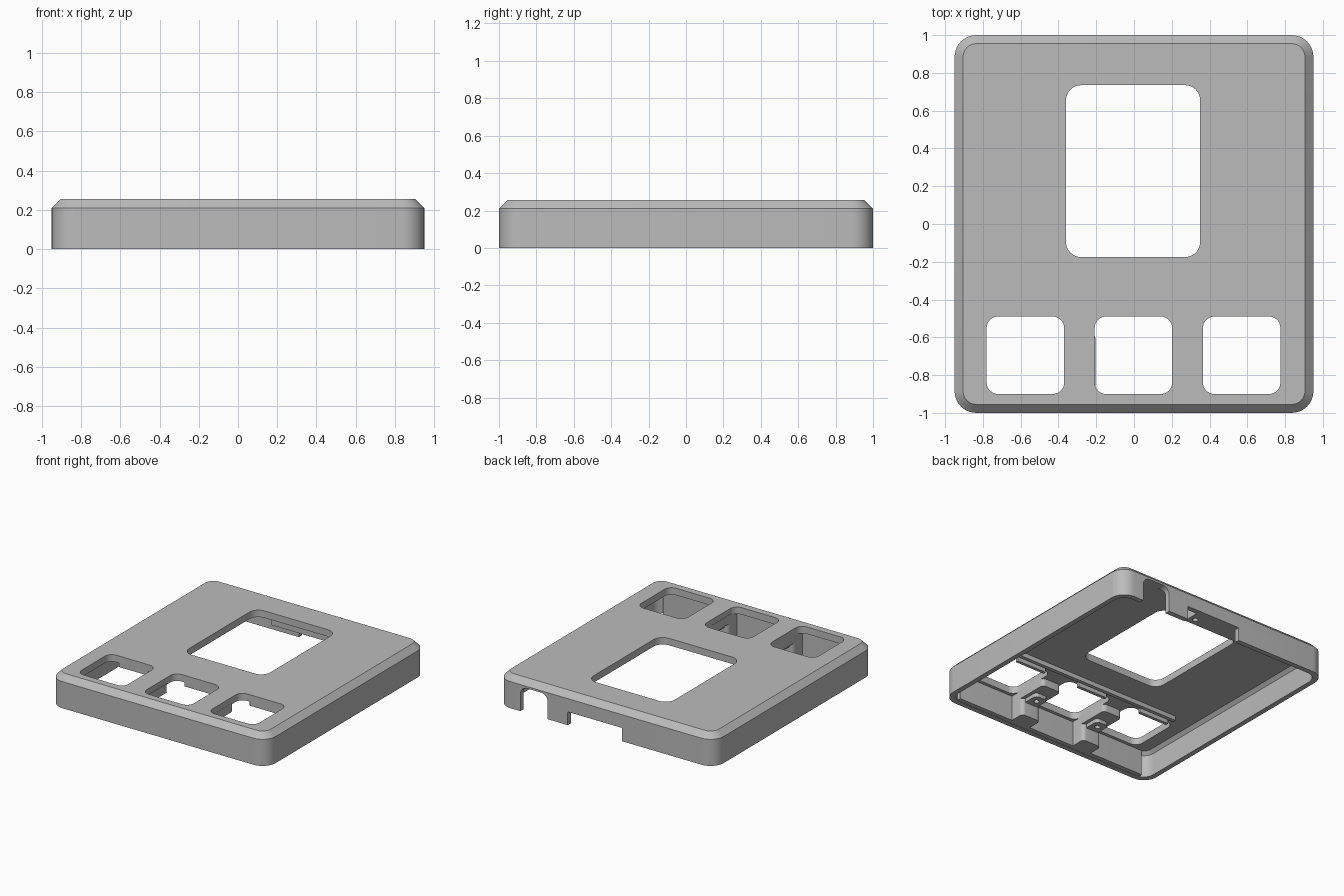
import bpy, bmesh, math

cube = bpy.data.objects.get("Cube")
if cube:
    bpy.data.objects.remove(cube, do_unlink=True)

GREY = (0.5, 0.5, 0.5, 1)
mat = bpy.data.materials.new("plain grey")
mat.use_nodes = True
mat.diffuse_color = GREY
mat.node_tree.nodes["Principled BSDF"].inputs["Base Color"].default_value = GREY


def rounded_rect(x0, x1, y0, y1, r, steps=8):
    """Counter-clockwise rounded rectangle outline."""
    corners = ((x1 - r, y1 - r), (x0 + r, y1 - r), (x0 + r, y0 + r), (x1 - r, y0 + r))
    points = []
    for i, (cx, cy) in enumerate(corners):
        for k in range(steps + 1):
            a = math.pi / 2 * (i + k / steps)
            points.append((cx + r * math.cos(a), cy + r * math.sin(a)))
    return points


def loft(name, layers, axis="z"):
    """Closed solid through a stack of (outline, height) layers."""
    bm = bmesh.new()
    rings = []
    for outline, h in layers:
        if axis == "z":
            rings.append([bm.verts.new((a, b, h)) for a, b in outline])
        else:
            rings.append([bm.verts.new((a, h, b)) for a, b in outline])
    for low, high in zip(rings, rings[1:]):
        n = len(low)
        for i in range(n):
            j = (i + 1) % n
            bm.faces.new((low[i], low[j], high[j], high[i]))
    bm.faces.new(rings[0][::-1])
    bm.faces.new(rings[-1])
    bmesh.ops.recalc_face_normals(bm, faces=bm.faces)
    mesh = bpy.data.meshes.new(name)
    bm.to_mesh(mesh)
    bm.free()
    mesh.materials.append(mat)
    obj = bpy.data.objects.new(name, mesh)
    bpy.context.collection.objects.link(obj)
    return obj


def block(name, x0, x1, y0, y1, z0, z1, r=0.005):
    outline = rounded_rect(x0, x1, y0, y1, r)
    return loft(name, [(outline, z0), (outline, z1)])


def cut(obj, cutter):
    """Subtract the cutter and discard it."""
    mod = obj.modifiers.new("cut", "BOOLEAN")
    mod.operation = "DIFFERENCE"
    mod.solver = "EXACT"
    mod.object = cutter
    cutter.hide_render = True
    bpy.context.view_layer.objects.active = obj
    bpy.ops.object.modifier_apply(modifier=mod.name)
    bpy.data.objects.remove(cutter, do_unlink=True)


def screw_hole(obj, x, y, z):
    cut(obj, block("hole_cutter", x - 0.02, x + 0.02, y - 0.02, y + 0.02,
                   z - 0.02, z + 0.07, 0.0199))


def inset_body(d, r):
    return rounded_rect(-0.95 + d, 0.95 - d, -1 + d, 1 - d, r)


# Outer shell with a chamfered top edge, hollow from below
WALL, TOP, PLATE = 0.04, 0.255, 0.2
shell = loft("case_shell", [(inset_body(0, 0.115), 0), (inset_body(0, 0.115), 0.21),
                            (inset_body(0.045, 0.07), TOP)])
cut(shell, loft("cavity_cutter", [(inset_body(WALL, 0.09), -0.1),
                                  (inset_body(WALL, 0.09), 0.175),
                                  (inset_body(WALL + 0.025, 0.065), PLATE)]))

# Large display window and three button windows
cut(shell, block("display_cutter", -0.36, 0.35, -0.175, 0.735, 0.1, 0.4, 0.08))
for x in (-0.575, -0.003, 0.57):
    cut(shell, block("button_cutter", x - 0.205, x + 0.205, -0.9, -0.49, 0.1, 0.4, 0.06))

# Connector openings in the back wall
for x0, x1, top, r in ((0.51, 0.75, 0.195, 0.06), (-0.14, 0.335, 0.105, 0.005)):
    outline = rounded_rect(x0, x1, -0.2, top, r)
    cut(shell, loft("port_cutter", [(outline, 0.9), (outline, 1.1)], axis="y"))

parts = [shell]

# Dividers between the button pockets, each with a lower screw boss
for side, x in (("right", -0.287), ("left", 0.283)):
    parts.append(block(side + "_divider", x - 0.083, x + 0.083, -0.98, -0.81, 0.002, 0.21, 0.03))
    parts.append(block(side + "_divider_web", x - 0.083, x + 0.083, -0.9, -0.58, 0.14, 0.21, 0.03))
    boss = block(side + "_screw_boss", x - 0.055, x + 0.055, -0.83, -0.69, 0.11, 0.2, 0.03)
    screw_hole(boss, x, -0.75, 0.11)
    parts.append(boss)

# Thickened front wall behind the button pockets
parts.append(block("front_wall_lining", -0.85, 0.85, -0.97, -0.925, 0.002, 0.21))

# Long stiffening rib and the short tabs behind the buttons
parts.append(block("cross_rib", -0.72, 0.72, -0.42, -0.39, 0.165, 0.21))
for i, x in enumerate((-0.575, 0, 0.57)):
    parts.append(block("button_tab_%d" % (i + 1), x - 0.13, x + 0.13, -0.485, -0.46, 0.165, 0.21))

# Connector ledge inside the back wall
ledge = block("connector_ledge", -0.29, 0.22, 0.83, 0.975, 0.105, 0.21)
for x in (-0.24, 0.17):
    screw_hole(ledge, x, 0.885, 0.105)
parts.append(ledge)

# Smooth rounded corners while keeping the edges crisp
bpy.ops.object.select_all(action="DESELECT")
for obj in parts:
    obj.select_set(True)
bpy.context.view_layer.objects.active = shell
bpy.ops.object.shade_smooth_by_angle(angle=math.radians(30))
